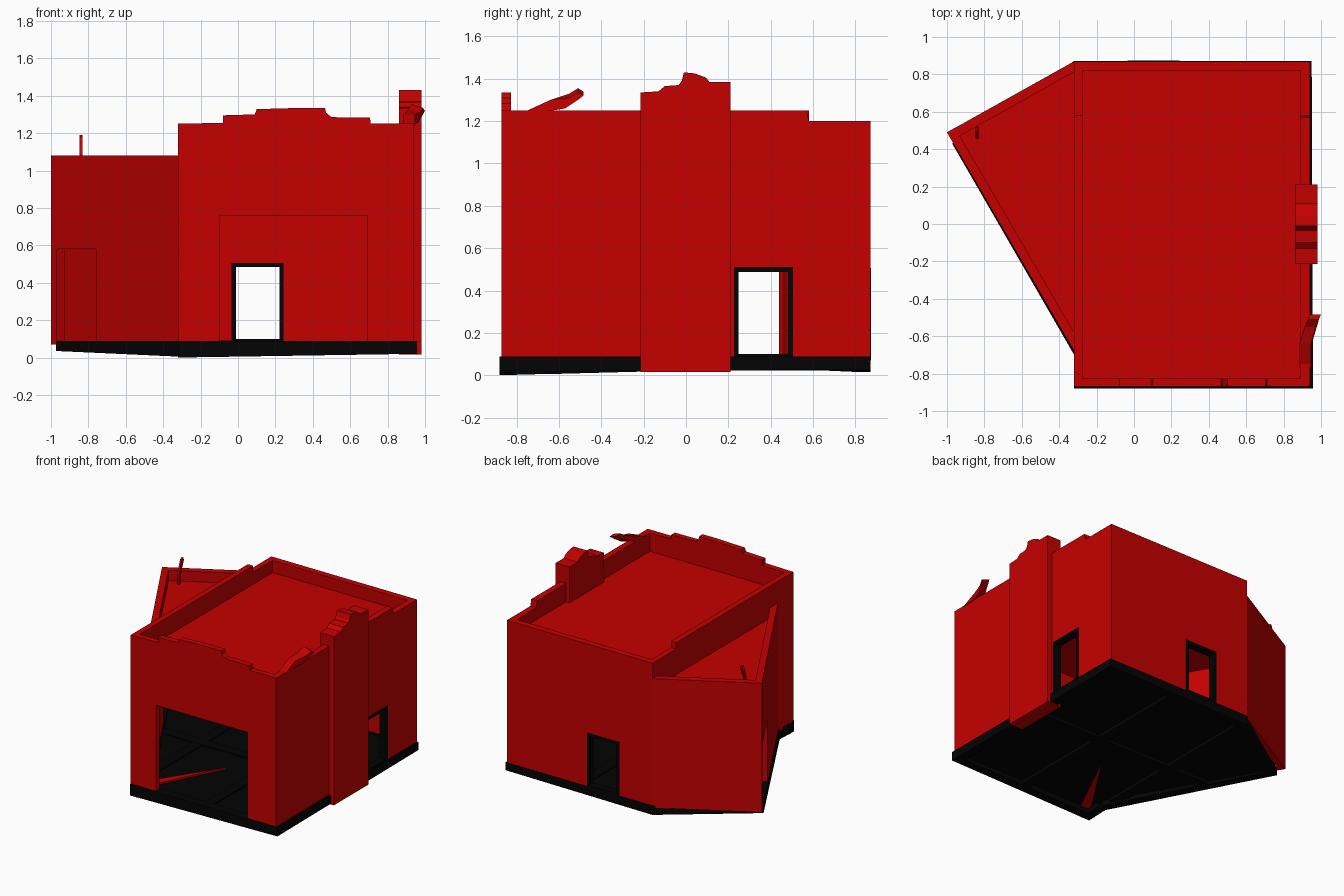
import bpy, bmesh
from mathutils import Vector

if "Cube" in bpy.data.objects:
    bpy.data.objects.remove(bpy.data.objects["Cube"])


def material(name, rgb):
    m = bpy.data.materials.new(name)
    m.diffuse_color = (*rgb, 1)
    m.use_nodes = True
    m.node_tree.nodes["Principled BSDF"].inputs["Base Color"].default_value = m.diffuse_color
    return m


RED = material("red_plaster", (0.56, 0.0, 0.0))
BLACK = material("black_base", (0.001, 0.001, 0.001))
Z = Vector((0, 0, 1))


def prism(name, profile, origin, u, v, depth, mat):
    """Extrude a 2D outline lying in the u/v plane along the depth vector."""
    bm = bmesh.new()
    base = [bm.verts.new(Vector(origin) + u * a + v * b) for a, b in profile]
    face = bm.faces.new(base)
    ext = bmesh.ops.extrude_face_region(bm, geom=[face])
    bmesh.ops.translate(bm, vec=depth,
                        verts=[g for g in ext["geom"] if isinstance(g, bmesh.types.BMVert)])
    bmesh.ops.recalc_face_normals(bm, faces=bm.faces)
    mesh = bpy.data.meshes.new(name)
    bm.to_mesh(mesh)
    bm.free()
    ob = bpy.data.objects.new(name, mesh)
    mesh.materials.append(mat)
    bpy.context.collection.objects.link(ob)
    return ob


def wall(name, p0, p1, profile, thick=0.05, mat=RED, out=0.0):
    """Upright panel from p0 to p1; profile is (distance along, height)."""
    u = Vector((p1[0] - p0[0], p1[1] - p0[1], 0)).normalized()
    inward = Z.cross(u)
    origin = Vector((p0[0], p0[1], 0)) - inward * out
    return prism(name, profile, origin, u, Z, inward * thick, mat)


def slab(name, outline, z0, z1, mat):
    return prism(name, outline, (0, 0, z0), Vector((1, 0, 0)), Vector((0, 1, 0)), Z * (z1 - z0), mat)


def side(name, outline, x0, x1, mat=RED):
    return prism(name, outline, (x0, 0, 0), Vector((0, 1, 0)), Z, Vector((x1 - x0, 0, 0)), mat)


def panel(length, top, door=None, z0=0.07):
    """Wall outline: bottom edge with an optional door notch, then the top points."""
    pts = [(0, z0)]
    if door:
        a, b, h = door
        pts += [(a, z0), (a, h), (b, h), (b, z0)]
    return pts + [(length, z0)] + top


def door_frame(name, p0, p1, a, b, h):
    w, e = 0.018, 0.004
    wall(name, p0, p1, [(a - e, 0.07), (a - e, h + e), (b + e, h + e), (b + e, 0.07),
                        (b - w, 0.07), (b - w, h - w), (a + w, h - w), (a + w, 0.07)],
         0.056, BLACK, 0.003)
    wall(name + "_sill", p0, p1, [(a, 0.07), (b, 0.07), (b, 0.1), (a, 0.1)], 0.056, BLACK, 0.003)


# Plan corners
FL, FR, BR, BL = (-0.32, -0.87), (0.94, -0.87), (0.94, 0.87), (-0.32, 0.87)
TIP, JOIN = (-1.0, 0.49), (-0.32, -0.68)

# Front wall with broken, stepped parapet and wide opening
wall("front_wall", FL, FR, panel(1.26, [
    (1.26, 1.25), (1.03, 1.25), (1.025, 1.283), (0.82, 1.285), (0.79, 1.31), (0.785, 1.335),
    (0.66, 1.335), (0.42, 1.328), (0.41, 1.3), (0.24, 1.295), (0.24, 1.255), (0, 1.25)],
    (0.22, 1.01, 0.76)), 0.045)

# Right wall, with a step down towards the back
wall("right_wall", FR, BR, panel(1.74, [
    (1.74, 1.20), (1.45, 1.20), (1.44, 1.25), (0, 1.25)], (1.10, 1.37, 0.506)))
door_frame("right_door_frame", FR, BR, 1.10, 1.37, 0.506)

# Back wall
wall("back_wall", BR, BL, panel(1.26, [(1.26, 1.20), (0, 1.20)], (0.70, 0.97, 0.502)))
door_frame("back_door_frame", BR, BL, 0.70, 0.97, 0.502)

# Left wall, open to the wing below
wall("left_wall", BL, FL, panel(1.74, [
    (1.74, 1.25), (0.29, 1.25), (0.29, 1.20), (0, 1.20)], (0.05, 1.55, 0.96)), 0.045)

# Triangular wing
wall("wing_back_wall", BL, TIP, panel(0.779, [(0.779, 1.08), (0, 1.08)]))
wall("wing_front_wall", TIP, JOIN, panel(1.353, [(1.353, 1.08), (0, 1.08)], (0.06, 0.48, 0.58)))

# Roofs
slab("main_roof", [(-0.3, -0.85), (0.92, -0.85), (0.92, 0.85), (-0.3, 0.85)], 1.08, 1.105, RED)
slab("wing_roof", [(-0.3, 0.85), (-0.97, 0.48), (-0.3, -0.66)], 0.98, 1.0, RED)

# Chimney with a worn top
side("chimney", [(-0.215, 0.015), (0.21, 0.015), (0.21, 1.385), (0.11, 1.385), (0.095, 1.405),
                 (0.04, 1.425), (-0.01, 1.43), (-0.02, 1.39), (-0.035, 1.37), (-0.1, 1.365),
                 (-0.13, 1.34), (-0.215, 1.335)], 0.86, 0.98)

# Curled fragment on the right parapet, its tip bending outwards
horn = side("curled_fragment", [(-0.77, 1.24), (-0.66, 1.245), (-0.57, 1.28), (-0.51, 1.32),
                                (-0.485, 1.34), (-0.51, 1.355), (-0.55, 1.33), (-0.64, 1.3)],
            0.885, 0.945)
for v in horn.data.vertices:
    v.co.x += max(0, v.co.y + 0.62) * 0.4
    if v.co.x > 0.95:
        v.co.z -= 0.02

# Bent spike on the wing roof
side("roof_spike", [(0.455, 0.98), (0.475, 0.98), (0.485, 1.08), (0.52, 1.17), (0.515, 1.19),
                    (0.495, 1.18), (0.465, 1.09)], -0.848, -0.832)

# Plinth rim, uneven along the bottom; it sits inside the rear wing wall
rim = [(-0.32, -0.88, 0.0), (0.957, -0.88, 0.02), (0.95, 0.872, 0.025),
       (-0.32, 0.872, 0.015), (-0.972, 0.43, 0.035), (-0.32, -0.70, 0.005)]
for i, a in enumerate(rim):
    b = rim[(i + 1) % len(rim)]
    L = (Vector(b[:2]) - Vector(a[:2])).length
    wall(f"plinth_{i + 1}", a, b, [(0, a[2]), (L, b[2]), (L, 0.088), (0, 0.088)], 0.07, BLACK)

# Floor with cross beams standing slightly proud of it
slab("floor", [(x * 0.98, y * 0.98) for x, y, _ in rim], 0.045, 0.078, BLACK)
slab("floor_beam_long", [(0.28, -0.85), (0.36, -0.85), (0.36, 0.85), (0.28, 0.85)], 0.022, 0.088, BLACK)
slab("floor_beam_cross", [(-0.65, -0.04), (0.92, -0.04), (0.92, 0.04), (-0.65, 0.04)], 0.024, 0.087, BLACK)
slab("floor_beam_wing", [(-0.36, -0.6), (-0.28, -0.6), (-0.28, 0.85), (-0.36, 0.82)], 0.023, 0.086, BLACK)

# Shard lying in the floor near the front left corner
slab("floor_shard", [(-0.28, -0.82), (-0.2, -0.84), (0.08, -0.27)], 0.04, 0.092, RED)
